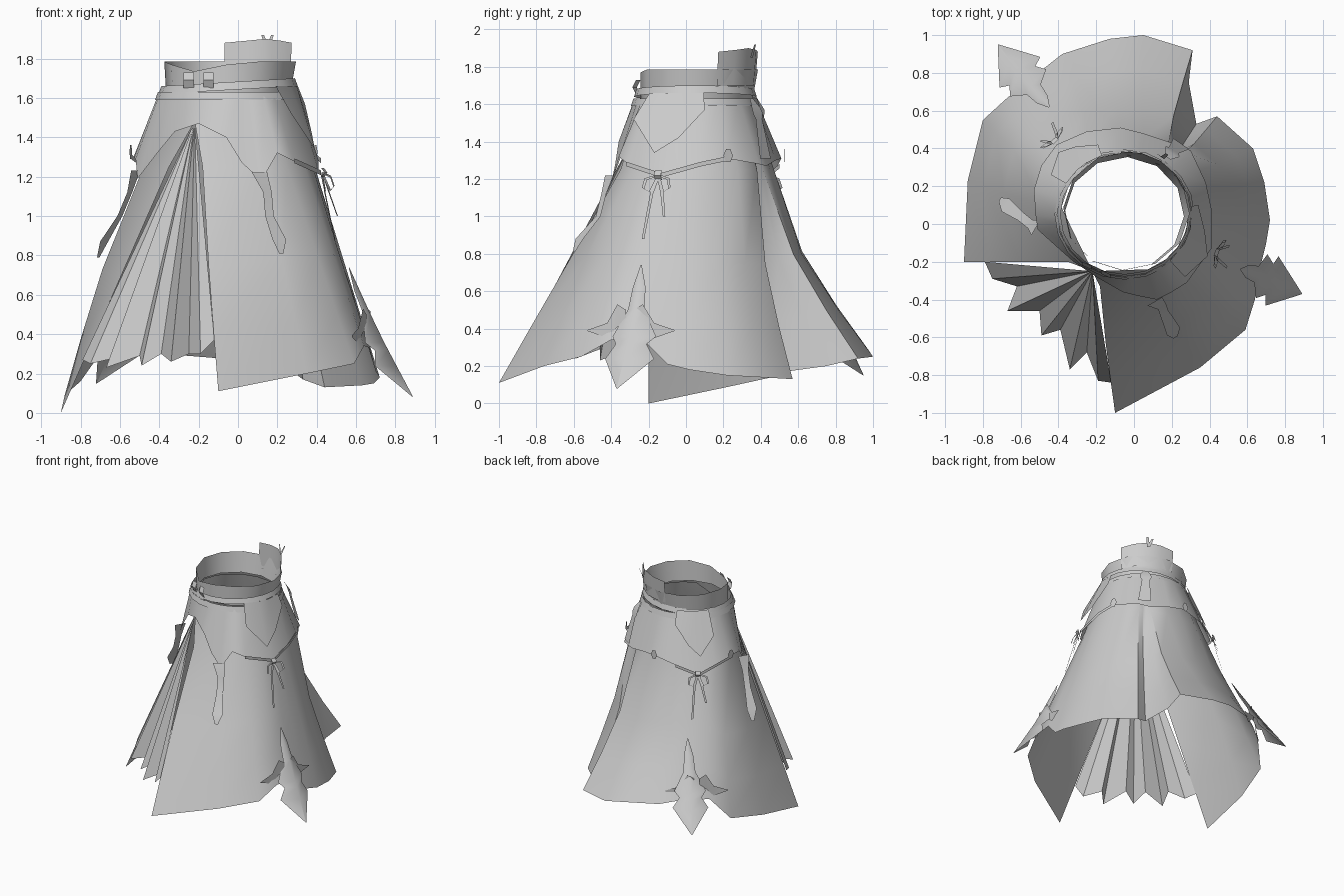
import bpy, math
from mathutils import Vector

if "Cube" in bpy.data.objects:
    bpy.data.objects.remove(bpy.data.objects["Cube"], do_unlink=True)

mat = bpy.data.materials.new("grey_cloth")
mat.use_nodes = True
GREY = (0.6, 0.6, 0.6, 1)
mat.diffuse_color = GREY
mat.node_tree.nodes["Principled BSDF"].inputs["Base Color"].default_value = GREY


def loft(name, columns, closed=False, angle=40):
    """Sheet through columns of points, each running from bottom to top."""
    n, m = len(columns), len(columns[0])
    verts = [tuple(p) for col in columns for p in col]
    faces = []
    for i in range(n if closed else n - 1):
        a, b = i * m, ((i + 1) % n) * m
        faces += [(a + k, b + k, b + k + 1, a + k + 1) for k in range(m - 1)]
    me = bpy.data.meshes.new(name)
    me.from_pydata(verts, [], faces)
    me.validate()
    me.materials.append(mat)
    ob = bpy.data.objects.new(name, me)
    bpy.context.collection.objects.link(ob)
    bpy.ops.object.select_all(action='DESELECT')
    ob.select_set(True)
    bpy.context.view_layer.objects.active = ob
    bpy.ops.object.shade_smooth_by_angle(angle=math.radians(angle))


def ribbon(name, path, widths, side):
    """Flat strip along a path, with a half width at each point."""
    s = Vector(side).normalized()
    loft(name, [(Vector(p) + s * w, Vector(p) - s * w) for p, w in zip(path, widths)])


def ring_pt(p, z, k=1.0):
    """Point of the waist oval in the same direction as p."""
    a = math.atan2((p[1] - 0.05) / 0.32, (p[0] + 0.05) / 0.34)
    return (-0.05 + 0.35 * k * math.cos(a), 0.05 + 0.325 * k * math.sin(a), z)


# Main skirt: hem point, hip point and mid-height bulge of each column, anticlockwise from the front
APEX = (-0.22, -0.25, 1.48)
skirt = [
    ((-0.10, -1.00, 0.11), (-0.18, -0.33), 0.01),
    ((0.35, -0.76, 0.20), (0.12, -0.35), 0),
    ((0.59, -0.56, 0.25), (0.25, -0.28), 0),
    ((0.64, -0.40, 0.34), (0.34, -0.19), 0),
    ((0.67, -0.22, 0.33), (0.37, -0.10), 0),
    ((0.70, -0.10, 0.21), (0.38, -0.04), 0),
    ((0.72, 0.02, 0.18), (0.39, 0.04), 0),
    ((0.69, 0.22, 0.15), (0.37, 0.17), -0.01),
    ((0.63, 0.40, 0.14), (0.33, 0.28), -0.03),
    ((0.44, 0.57, 0.13), (0.27, 0.38), -0.05),
    ((0.33, 0.53, 0.17), (0.23, 0.38), -0.04),
    ((0.29, 0.75, 0.20), (0.20, 0.38), -0.06),
    ((0.31, 0.92, 0.24), (0.18, 0.41), -0.07),
    ((0.05, 1.00, 0.25), (0.05, 0.45), -0.08),
    ((-0.13, 0.98, 0.28), (-0.08, 0.47), -0.08),
    ((-0.38, 0.90, 0.30), (-0.23, 0.45), -0.06),
    ((-0.52, 0.79, 0.33), (-0.36, 0.39), -0.02),
    ((-0.68, 0.66, 0.33), (-0.43, 0.32), 0),
    ((-0.80, 0.55, 0.16), (-0.47, 0.25), 0.02),
    ((-0.88, 0.23, 0.09), (-0.48, 0.10), 0.03),
    ((-0.90, -0.20, 0.00), (-0.35, -0.20), 0),
]
cols = []
for i, (hem, hip, bulge) in enumerate(skirt):
    top = APEX if i in (0, len(skirt) - 1) else ring_pt(hip, 1.6, 0.96)
    out = Vector((*hip, 0)).normalized() * bulge
    hip = Vector((*hip, 1.25))
    cols.append([hem, hip.lerp(Vector(hem), 0.75) + out * 0.6, hip.lerp(Vector(hem), 0.45) + out, hip, top])
loft("skirt_panels", cols)

# Pleated fan filling the front opening
pleat_hem = [
    (-0.79, -0.20, 0.27), (-0.75, -0.29, 0.25), (-0.62, -0.33, 0.28), (-0.67, -0.46, 0.23),
    (-0.50, -0.46, 0.29), (-0.49, -0.59, 0.24), (-0.39, -0.56, 0.30), (-0.34, -0.77, 0.26),
    (-0.25, -0.68, 0.30), (-0.19, -0.83, 0.30), (-0.12, -0.84, 0.37)]
a = Vector(APEX)
loft("front_pleats", [[p, a.lerp(Vector(p), 0.03)] for p in pleat_hem], angle=10)

# Hip yoke with a pointed lower edge
yoke_hem = [
    (-0.20, -0.28, 1.47), (-0.06, -0.36, 1.40), (0.02, -0.38, 1.27), (0.12, -0.40, 1.18),
    (0.20, -0.36, 1.32), (0.28, -0.31, 1.28), (0.41, -0.13, 1.22), (0.41, 0.08, 1.28),
    (0.38, 0.22, 1.31), (0.30, 0.39, 1.28), (0.20, 0.43, 1.27), (0.05, 0.48, 1.30),
    (-0.07, 0.51, 1.31), (-0.25, 0.49, 1.27), (-0.41, 0.42, 1.21), (-0.49, 0.31, 1.27),
    (-0.53, 0.18, 1.30), (-0.52, 0.04, 1.29), (-0.51, -0.03, 1.19), (-0.41, -0.12, 1.32),
    (-0.32, -0.20, 1.43)]
loft("hip_yoke", [[p, ring_pt(p, 1.63)] for p in yoke_hem], closed=True)

# Draped overlay panels on the two hips
drapes = {
    "left_hip_drape": [(0.27, -0.28, 1.52), (0.39, -0.17, 1.34), (0.375, -0.04, 1.42), (0.34, 0.10, 1.57)],
    "right_hip_drape": [(-0.19, 0.42, 1.57), (-0.31, 0.41, 1.42), (-0.40, 0.38, 1.34), (-0.44, 0.26, 1.48)]}
for name, hem in drapes.items():
    loft(name, [[p, ring_pt(p, 1.66, 1.02)] for p in hem])


# Waistband and belts
def band(name, z0, z1, k0, k1, tilt=0.0, n=20):
    cs = []
    for i in range(n):
        t = 2 * math.pi * i / n
        p = (-0.05 + 0.34 * math.cos(t), 0.05 + 0.32 * math.sin(t))
        dz = tilt * math.cos(t)
        cs.append([ring_pt(p, z0 + dz, k0), ring_pt(p, z1 + dz, k1)])
    loft(name, cs, closed=True)


band("lower_belt", 1.59, 1.63, 1.06, 1.02)
band("upper_belt", 1.64, 1.68, 1.01, 0.97, 0.02)

waist = []
for i in range(12):
    t = math.radians(57 + i * 30)
    c, s = math.cos(t), math.sin(t)
    front = max(0.0, math.cos(t - math.radians(237))) ** 8
    waist.append([(-0.05 + 0.315 * c, 0.055 + 0.30 * s, 1.62),
                  (-0.04 + 0.335 * c, 0.07 + 0.315 * s, 1.785 - 0.05 * front)])
loft("waistband", waist, closed=True)

# Raised collar at the back
back = []
for i in range(-2, 3):
    t = math.radians(57 + i * 19)
    c, s = math.cos(t), math.sin(t)
    back.append([(-0.04 + 0.325 * c, 0.065 + 0.305 * s, 1.70),
                 (-0.04 + 0.33 * c, 0.07 + 0.315 * s, 1.90 - 0.01 * abs(i))])
loft("back_collar", back)
for sgn in (-1, 1):
    ribbon("collar_clip", [(0.15, 0.35, 1.85), (0.15 + 0.025 * sgn, 0.37, 1.92)],
           (0.012, 0.008), (0.83, -0.55, 0))

# Front buckles
for x, y in ((-0.25, -0.21), (-0.15, -0.255)):
    ribbon("front_buckle", [(x, y, 1.65), (x, y - 0.02, 1.69), (x, y, 1.73)],
           (0.028, 0.028, 0.028), (0.9, -0.4, 0))

# Hanging straps at the front
ribbon("left_front_strap", [(0.11, -0.41, 1.22), (0.15, -0.44, 1.12), (0.16, -0.47, 1.0),
                            (0.21, -0.57, 0.88), (0.22, -0.60, 0.81)],
       (0.045, 0.025, 0.025, 0.04, 0.012), (0.85, 0.5, 0))
ribbon("right_front_strap", [(-0.52, -0.02, 1.23), (-0.55, 0.0, 1.12), (-0.60, 0.04, 1.0),
                             (-0.68, 0.10, 0.87), (-0.71, 0.13, 0.79)],
       (0.045, 0.025, 0.025, 0.04, 0.012), (0.5, 0.85, 0))

# Pointed side ornaments, folded along a centre ridge, with flame shaped wings on the hem
W = (0.003, 0.035, 0.045, 0.12, 0.085, 0.135, 0.003)
T = (0.0, 0.18, 0.36, 0.58, 0.64, 0.76, 1.0)


def ornament(name, a, mid, tip, side, hem):
    a, mid, tip, hem = Vector(a), Vector(mid), Vector(tip), Vector(hem)
    s = Vector(side).normalized()
    out = Vector((tip.x - a.x, tip.y - a.y, 0)).normalized()
    rows = []
    for t, w in zip(T, W):
        p = a.lerp(mid, t * 2) if t < 0.5 else mid.lerp(tip, t * 2 - 1)
        rows.append([p + s * w - out * w * 0.6, p, p - s * w - out * w * 0.6])
    loft(name, rows, angle=60)
    for d in (-1, 1):
        ribbon(name + "_wing", [hem + s * d * x + out * o + Vector((0, 0, z)) for x, o, z in
                                ((0.02, 0.03, 0.05), (0.07, 0.025, 0.06), (0.13, 0.015, -0.02), (0.24, 0.01, -0.02))],
               (0.04, 0.06, 0.04, 0.003), (0, 0, 1))


ornament("left_side_ornament", (0.565, -0.24, 0.74), (0.715, -0.29, 0.41), (0.89, -0.37, 0.08),
         (0.25, 0.95, 0), (0.63, -0.29, 0.41))
ornament("right_side_ornament", (-0.45, 0.62, 0.76), (-0.585, 0.775, 0.45), (-0.72, 0.95, 0.15),
         (-0.8, -0.6, 0), (-0.58, 0.69, 0.41))


# Bows with two loops and two tails at the hips
def bow(name, o, out, side):
    o, out, s, up = Vector(o), Vector(out).normalized(), Vector(side).normalized(), Vector((0, 0, 1))
    at = lambda a, b, c: o + s * a + out * b + up * c
    for d in (-1, 1):
        ribbon(name + "_loop", [at(0, .02, 0), at(.065 * d, .04, -.02), at(.075 * d, .055, -.07),
                                at(.035 * d, .05, -.09), at(0, .02, 0)],
               [0.008] * 5, s + up * 0.6 * d)
        low = -0.34 if d < 0 else -0.22
        ribbon(name + "_tail", [at(0, .02, 0), at(.03 * d, .045, -.10), at(.055 * d, .03 - 0.23 * low, low)],
               (0.009, 0.009, 0.007), s)
    ribbon(name + "_knot", [at(0, .02, 0.025), at(0, .04, 0), at(0, .02, -0.025)], [0.02] * 3, s)


bow("left_bow", (0.41, -0.14, 1.22), (0.92, -0.35, 0), (0.35, 0.92, 0))
bow("right_bow", (-0.40, 0.42, 1.22), (-0.68, 0.73, 0), (-0.73, -0.68, 0))

# Cords along the yoke edge at each hip
for name, lo, hi in (("left_hip_cord", 5, 9), ("right_hip_cord", 13, 17)):
    path = [Vector(p) + Vector((p[0] + 0.05, p[1] - 0.05, 0)).normalized() * 0.012 for p in yoke_hem[lo:hi]]
    ribbon(name, path, [0.012] * len(path), (0, 0, 1))

# Back pendant strap with a round end
ribbon("back_pendant", [(0.18, 0.35, 1.63), (0.20, 0.375, 1.58), (0.205, 0.385, 1.55),
                        (0.21, 0.39, 1.52), (0.25, 0.425, 1.31)],
       (0.015, 0.04, 0.045, 0.03, 0.05), (0.82, -0.57, 0))

# Small clips on the yoke edge
for x, y in ((0.38, 0.22), (-0.07, 0.51), (-0.53, 0.18)):
    o = Vector((x + 0.05, y - 0.05, 0)).normalized() * 0.015
    ribbon("edge_clip", [Vector((x, y, z)) + o for z in (1.36, 1.325, 1.29)],
           (0.012, 0.028, 0.012), (-o.y, o.x, 0))
